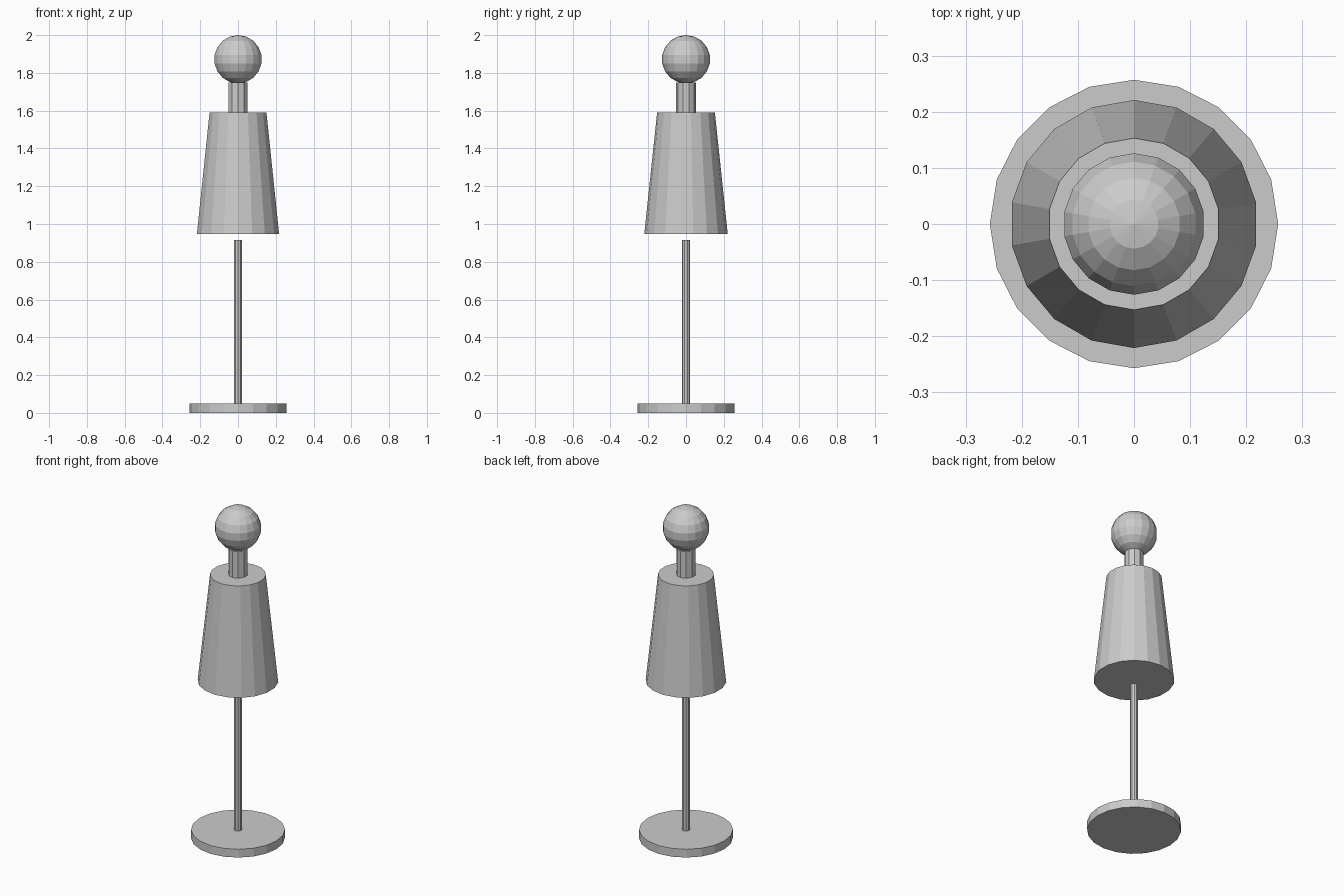
import bpy
import bmesh
from mathutils import Matrix

if "Cube" in bpy.data.objects:
    bpy.data.objects.remove(bpy.data.objects["Cube"])


def finish(bm, name):
    mesh = bpy.data.meshes.new(name)
    bm.to_mesh(mesh)
    bm.free()
    obj = bpy.data.objects.new(name, mesh)
    bpy.context.collection.objects.link(obj)
    return obj


def frustum(name, sides, r_bottom, r_top, z0, z1):
    bm = bmesh.new()
    bmesh.ops.create_cone(bm, cap_ends=True, segments=sides,
                          radius1=r_bottom, radius2=r_top, depth=z1 - z0,
                          matrix=Matrix.Translation((0, 0, (z0 + z1) / 2)))
    return finish(bm, name)


def ball(name, segments, rings, radius, z):
    bm = bmesh.new()
    bmesh.ops.create_uvsphere(bm, u_segments=segments, v_segments=rings,
                              radius=radius,
                              matrix=Matrix.Translation((0, 0, z)))
    return finish(bm, name)


# Stand: round foot and thin pole, ending just short of the body
frustum("base", 20, 0.257, 0.257, 0.0, 0.05)
frustum("pole", 10, 0.022, 0.022, 0.05, 0.915)

# Figure: tapered body, neck and faceted head
frustum("torso", 18, 0.221, 0.153, 0.947, 1.59)
frustum("neck", 10, 0.053, 0.053, 1.59, 1.75)
ball("head", 18, 9, 0.128, 1.872)
